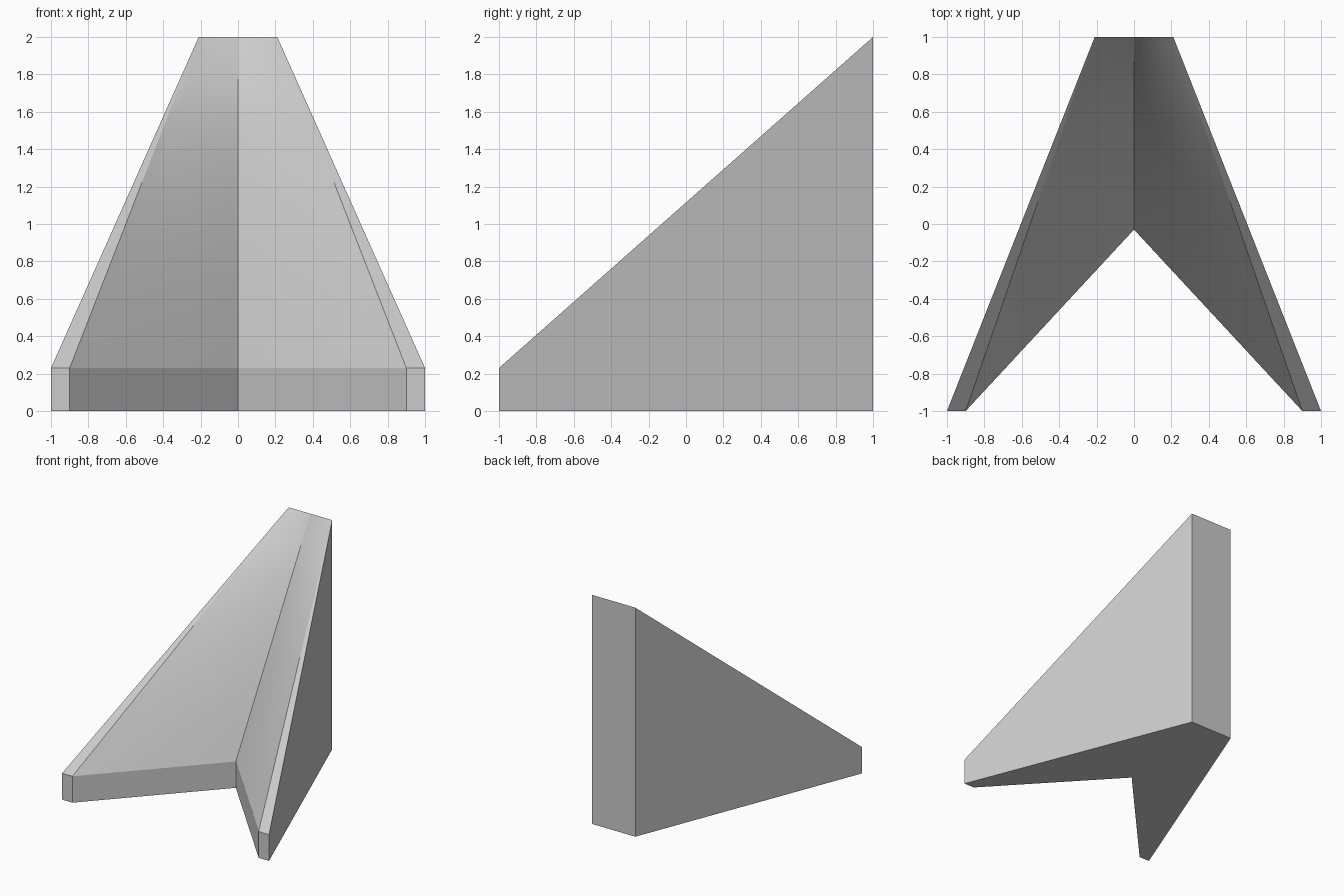
import bpy, bmesh
from math import radians
from mathutils import Vector

cube = bpy.data.objects.get("Cube")
if cube:
    bpy.data.objects.remove(cube, do_unlink=True)

grey = bpy.data.materials.new("plain_grey")
grey.use_nodes = True
grey.diffuse_color = (0.6, 0.6, 0.6, 1)
grey.node_tree.nodes["Principled BSDF"].inputs["Base Color"].default_value = (0.6, 0.6, 0.6, 1)

# Key points of the left half
notch, tip_in, tip_out = Vector((0, -0.03, 0.23)), Vector((0.9, -1, 0.23)), Vector((1, -1, 0.23))
peak_mid, peak_side = Vector((0, 1, 2)), Vector((0.21, 1, 2))
STEPS = 8


def floor_of(p):
    return Vector((p.x, p.y, 0))


bm = bmesh.new()


def face(*points):
    bm.faces.new([bm.verts.new(p) for p in points])


# Sloping upper surface, ruled from the notch edge up to the peak edge
def slope(i, j):
    u, v = i / STEPS, j / STEPS
    return notch.lerp(tip_in, u).lerp(peak_mid.lerp(peak_side, u), v)


for i in range(STEPS):
    for j in range(STEPS):
        face(slope(i, j), slope(i + 1, j), slope(i + 1, j + 1), slope(i, j + 1))
    # Notch wall under the slope
    a, b = slope(i, 0), slope(i + 1, 0)
    face(floor_of(a), floor_of(b), b, a)

# Thin outer strip beside the slope
for j in range(STEPS):
    a, b = slope(STEPS, j), slope(STEPS, j + 1)
    c, d = (tip_out.lerp(peak_side, k / STEPS) for k in (j, j + 1))
    if j < STEPS - 1:
        face(a, c, d, b)
    else:
        face(a, c, d)

# Front end, outer side, back and underside
for a, b in ((tip_in, tip_out), (tip_out, peak_side), (peak_side, peak_mid)):
    face(floor_of(a), floor_of(b), b, a)
face(*[floor_of(p) for p in (notch, peak_mid, peak_side, tip_out, tip_in)])

# Mirror to the other half and weld
copy = bmesh.ops.duplicate(bm, geom=bm.verts[:] + bm.edges[:] + bm.faces[:])["geom"]
for v in (g for g in copy if isinstance(g, bmesh.types.BMVert)):
    v.co.x *= -1
bmesh.ops.remove_doubles(bm, verts=bm.verts[:], dist=0.0005)
bmesh.ops.recalc_face_normals(bm, faces=bm.faces[:])

mesh = bpy.data.meshes.new("notched_wedge")
bm.to_mesh(mesh)
bm.free()
mesh.materials.append(grey)
wedge = bpy.data.objects.new("notched_wedge", mesh)
bpy.context.collection.objects.link(wedge)
bpy.context.view_layer.objects.active = wedge
wedge.select_set(True)
bpy.ops.object.shade_smooth_by_angle(angle=radians(20))
